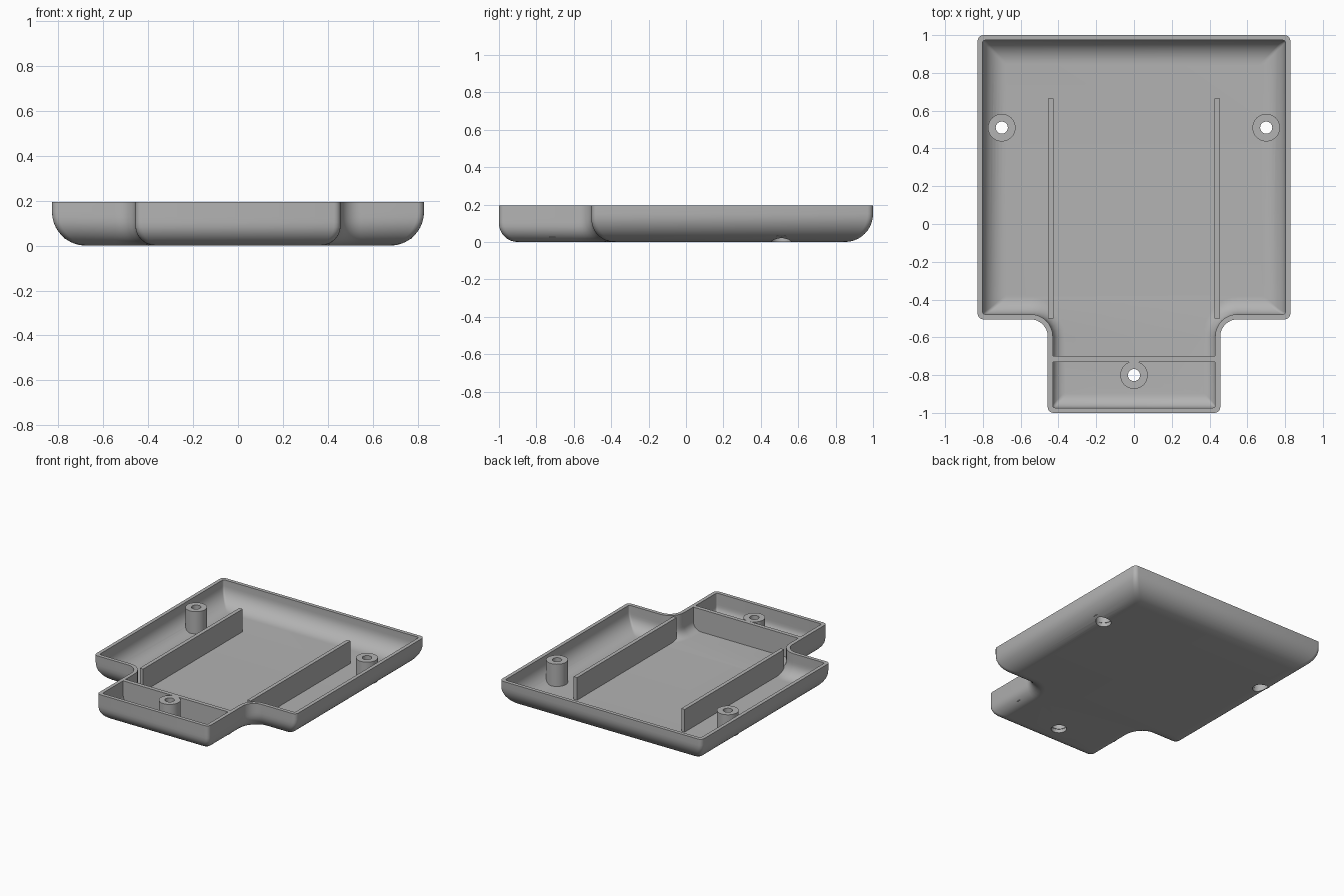
import bpy, bmesh, math

if "Cube" in bpy.data.objects:
    bpy.data.objects.remove(bpy.data.objects["Cube"])

H = 0.195       # rim height
WALL = 0.027    # wall and floor thickness
POSTS = [(-0.70, 0.51), (0.70, 0.51), (0.0, -0.80)]

grey = bpy.data.materials.new("grey plastic")
grey.diffuse_color = (0.45, 0.45, 0.45, 1)
grey.use_nodes = True
grey.node_tree.nodes["Principled BSDF"].inputs["Base Color"].default_value = grey.diffuse_color


def finish(name, bm):
    bmesh.ops.recalc_face_normals(bm, faces=bm.faces)
    me = bpy.data.meshes.new(name)
    bm.to_mesh(me)
    bm.free()
    ob = bpy.data.objects.new(name, me)
    bpy.context.collection.objects.link(ob)
    me.materials.append(grey)
    return ob


def smooth(ob):
    bpy.ops.object.select_all(action='DESELECT')
    ob.select_set(True)
    bpy.context.view_layer.objects.active = ob
    bpy.ops.object.shade_smooth_by_angle(angle=math.radians(32))


def arc(cx, cy, rx, ry, a0, a1, n):
    angles = [math.radians(a0 + (a1 - a0) * i / n) for i in range(n + 1)]
    return [(cx + rx * math.cos(a), cy + ry * math.sin(a)) for a in angles]


def outline(inset, corner):
    """Stepped plan outline; inset(r) gives the pull-in of an edge with bottom radius r."""
    side, shoulder, tab, front = inset(0.15), inset(0.12), inset(0.09), inset(0.10)
    w, back, sh = 0.828 - side, 1 - side, -0.505 + shoulder
    t, f, c, R = 0.457 - tab, -1 + front, corner, 0.09
    right = arc(t - c, f + c, c, c, -90, 0, 4)
    right += arc(0.457 + R, -0.505 - R, R + tab, R + shoulder, 180, 90, 8)
    right += arc(w - c, sh + c, c, c, -90, 0, 4)
    right += arc(w - c, back - c, c, c, 0, 90, 4)
    return right + [(-x, y) for x, y in reversed(right)]


def pull_in(z, r, extra=0.0):
    r, z = r - extra, z - extra
    return extra + (r - math.sqrt(max(0, r * r - (r - z) ** 2)) if z < r else 0)


# Tray: outer skin from floor to rim, then inner skin back down
bm = bmesh.new()
steps = [1 - math.cos(math.radians(9 * i)) for i in range(11)]
levels = [(0.15 * s, 0.0) for s in steps] + [(H, 0.0), (H, WALL)]
levels += [(WALL + (0.15 - WALL) * s, WALL) for s in reversed(steps)]
loops = []
for z, extra in levels:
    pts = outline(lambda r: pull_in(z, r, extra), 0.03 if extra == 0 else 0.012)
    loops.append([bm.verts.new((x, y, z)) for x, y in pts])
n = len(loops[0])
for a, b in zip(loops, loops[1:]):
    for i in range(n):
        j = (i + 1) % n
        bm.faces.new((a[i], a[j], b[j], b[i]))
bm.faces.new(loops[0][::-1])
bm.faces.new(loops[-1])
tray = finish("tray", bm)

# Screw holes through the floor
bm = bmesh.new()
for x, y in POSTS:
    ret = bmesh.ops.create_cone(bm, cap_ends=True, segments=32, radius1=0.053, radius2=0.053, depth=0.2)
    bmesh.ops.translate(bm, verts=ret["verts"], vec=(x, y, 0))
cutter = finish("hole_cutter", bm)
cutter.hide_render = True
mod = tray.modifiers.new("holes", 'BOOLEAN')
mod.object, mod.operation, mod.solver = cutter, 'DIFFERENCE', 'EXACT'
bpy.context.view_layer.objects.active = tray
bpy.ops.object.modifier_apply(modifier=mod.name)
bpy.data.objects.remove(cutter)
smooth(tray)

# Hollow screw posts, wider bore below for the screw head
bore = [(0.073, 0.03), (0.073, H), (0.032, H), (0.032, 0.10), (0.053, 0.10), (0.053, 0.03)]
for k, (px, py) in enumerate(POSTS):
    bm = bmesh.new()
    rings = [[bm.verts.new((x, y, z)) for x, y in arc(px, py, r, r, 0, 348.75, 31)] for r, z in bore]
    for a, b in zip(rings, rings[1:] + rings[:1]):
        for i in range(32):
            j = (i + 1) % 32
            bm.faces.new((a[i], a[j], b[j], b[i]))
    smooth(finish(f"screw_post_{k + 1}", bm))


def rib(name, x0, x1, y0, y1):
    bm = bmesh.new()
    bmesh.ops.create_cube(bm, size=1)
    for v in bm.verts:
        v.co = (x1 if v.co.x > 0 else x0, y1 if v.co.y > 0 else y0, H - 0.0005 if v.co.z > 0 else 0.025)
    return finish(name, bm)


# Upright ribs on the floor
rib("left_rib", -0.455, -0.427, -0.50, 0.665)
rib("right_rib", 0.427, 0.455, -0.50, 0.665)
rib("cross_rib", -0.432, 0.432, -0.73, -0.70)
